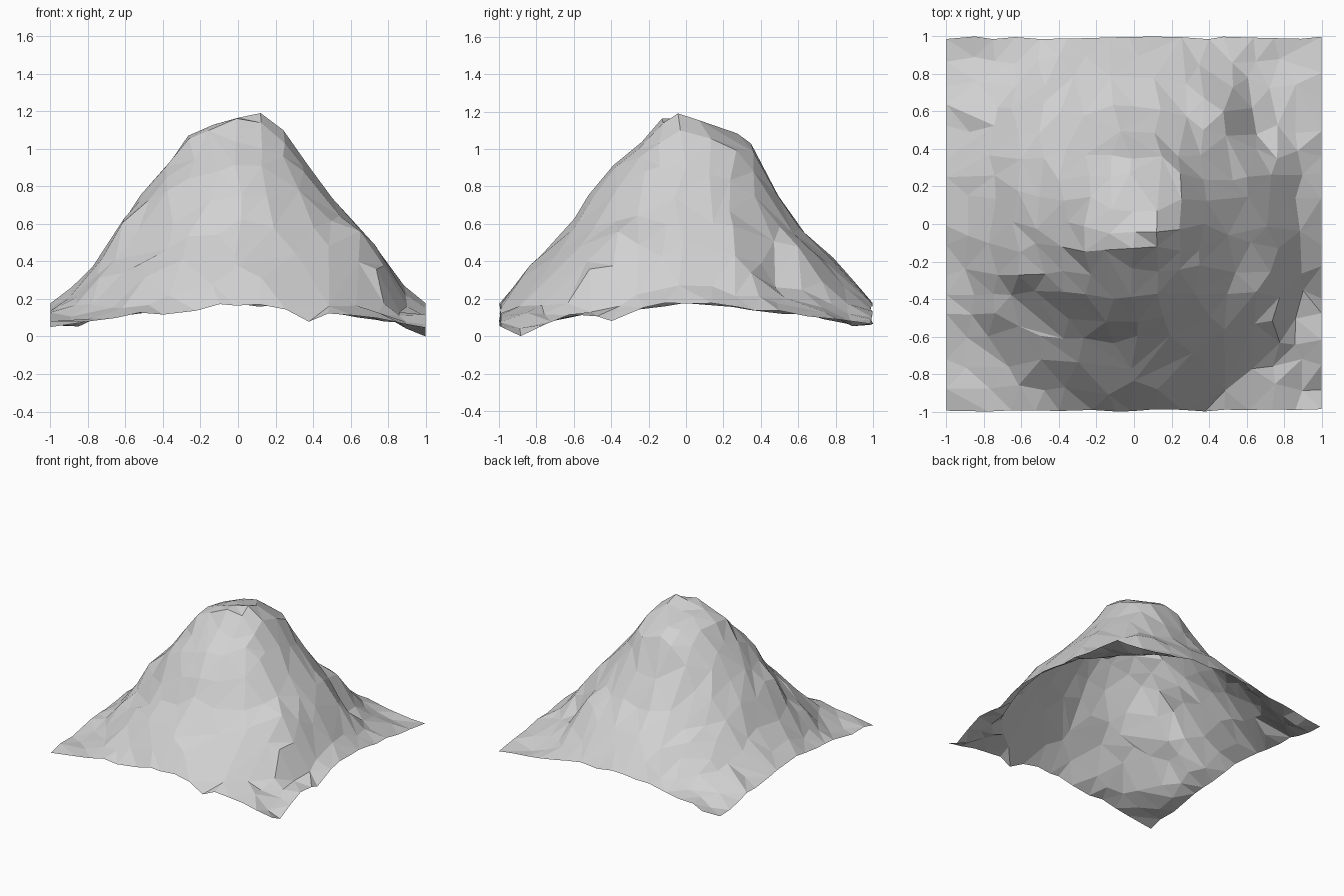
import bpy, bmesh, math, random

random.seed(7)
cube = bpy.data.objects.get("Cube")
if cube:
    bpy.data.objects.remove(cube, do_unlink=True)

CELLS = 16
STEP = 0.125
TAIL = [0.17, 0.125, 0.09, 0.06, 0.05]

# Slope heights from the centre outwards, one sample per grid step
EAST = [1.16, 1.17, 1.10, 0.92, 0.75, 0.62, 0.47, 0.27] + TAIL
WEST = [1.16, 1.13, 1.08, 0.92, 0.77, 0.60, 0.40, 0.27] + TAIL
NORTH = [1.16, 1.11, 1.09, 1.01, 0.75, 0.56, 0.45, 0.34] + TAIL
SOUTH = [1.16, 1.15, 1.04, 0.92, 0.78, 0.57, 0.45, 0.33] + TAIL

# Local crags and hollows: x, y, height, radius
CRAGS = [
    # east side spur and the gully beyond it
    (0.73, -0.40, 0.11, 0.15),
    (0.74, -0.57, 0.05, 0.09),
    (0.88, -0.45, -0.10, 0.09),
    (1.00, -0.35, -0.07, 0.09),
    (0.84, -0.72, -0.05, 0.11),
    (0.98, -0.87, -0.12, 0.08),
    # north east pit
    (0.62, 0.50, -0.14, 0.11),
    (0.48, 0.60, 0.05, 0.10),
    (0.74, 0.88, -0.03, 0.10),
    # west spur
    (-0.64, -0.25, 0.08, 0.09),
    (-0.78, -0.45, 0.03, 0.09),
    (-0.88, -0.32, -0.06, 0.10),
    (-0.85, -0.68, -0.04, 0.13),
    # north west foot
    (-0.88, 0.65, 0.03, 0.10),
    (-0.83, 0.87, -0.03, 0.09),
    # front face
    (-0.36, -0.40, 0.04, 0.10),
    (-0.46, -0.52, -0.05, 0.08),
    (0.36, -1.00, -0.06, 0.09),
    (-0.32, -1.00, -0.04, 0.14),
    # summit rim
    (0.10, -0.06, 0.03, 0.08),
    (-0.04, -0.13, 0.02, 0.07),
    (-0.25, -0.12, 0.05, 0.09),
    (0.00, 0.28, 0.02, 0.13),
]


def sample(profile, r):
    t = min(r / STEP, len(profile) - 1.001)
    i = int(t)
    return profile[i] + (profile[i + 1] - profile[i]) * (t - i)


def height(x, y):
    r = math.hypot(x, y)
    w = x * x / (r * r) if r > 1e-6 else 0.5
    z = w * sample(EAST if x > 0 else WEST, r)
    z += (1 - w) * sample(NORTH if y > 0 else SOUTH, r)
    for cx, cy, h, s in CRAGS:
        z += h * math.exp(-((x - cx) ** 2 + (y - cy) ** 2) / (s * s))
    return z


def jitter(amount):
    return random.uniform(-amount, amount)


# Rock material
rock = bpy.data.materials.new("rock_grey")
rock.use_nodes = True
colour = (0.64, 0.64, 0.64, 1)
rock.diffuse_color = colour
rock.node_tree.nodes["Principled BSDF"].inputs["Base Color"].default_value = colour

# Open terrain sheet, roughened and raised into a peak
bm = bmesh.new()
bmesh.ops.create_grid(bm, x_segments=CELLS, y_segments=CELLS, size=1)
for v in bm.verts:
    x, y, _ = v.co
    edge_x, edge_y = abs(x) > 0.99, abs(y) > 0.99
    peak = math.hypot(x, y) < 0.2
    rough = 0.008 if peak else 0.03
    v.co.x += 0 if edge_x else jitter(rough)
    v.co.y += -math.copysign(random.uniform(0, 0.015), y) if edge_y else jitter(rough)
    if peak and y > -0.1:
        v.co.y -= 0.05
    bump = 0.005 if peak else 0.01 if edge_x or edge_y else 0.016
    v.co.z = max(0, height(v.co.x, v.co.y) + jitter(bump))

# Settle the lowest corner on the ground
low = min(v.co.z for v in bm.verts)
for v in bm.verts:
    v.co.z -= low * max(0, 1 - v.co.z)

bmesh.ops.triangulate(bm, faces=bm.faces[:], quad_method='BEAUTY')
mesh = bpy.data.meshes.new("mountain")
bm.to_mesh(mesh)
bm.free()
mesh.materials.append(rock)
mountain = bpy.data.objects.new("mountain", mesh)
bpy.context.collection.objects.link(mountain)

# Larger, uneven rock facets
facets = mountain.modifiers.new("facets", 'DECIMATE')
facets.ratio = 0.8
